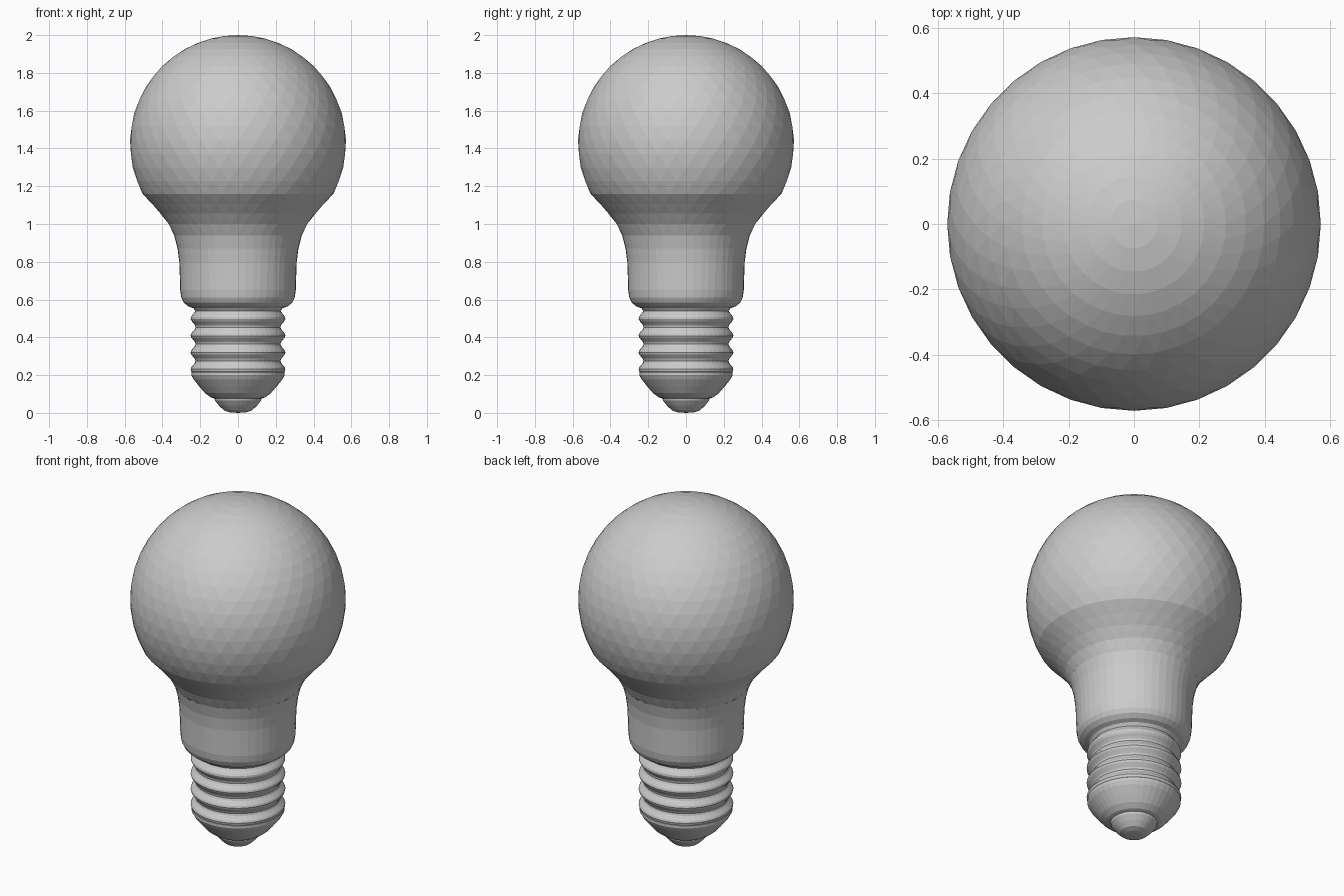
import bpy
import bmesh
import math

cube = bpy.data.objects.get("Cube")
if cube:
    bpy.data.objects.remove(cube, do_unlink=True)

grey = bpy.data.materials.new("plain grey")
grey.use_nodes = True
COLOUR = (0.6, 0.6, 0.6, 1)
grey.diffuse_color = COLOUR
grey.node_tree.nodes["Principled BSDF"].inputs["Base Color"].default_value = COLOUR


def lathe(name, profile, sides, twist=0.0):
    """Spin (radius, height) points, listed upwards, into flat facets.
    Each ring is turned by twist steps; twisted walls become triangles."""
    bm = bmesh.new()
    rings = []
    for i, (r, z) in enumerate(profile):
        if r < 1e-4:
            rings.append([bm.verts.new((0, 0, z))] * sides)
            continue
        angles = [math.tau * (k + i * twist) / sides for k in range(sides)]
        rings.append([bm.verts.new((r * math.cos(a), r * math.sin(a), z)) for a in angles])
    for low, high in zip(rings, rings[1:]):
        for k in range(sides):
            n = (k + 1) % sides
            a, b, c, d = low[k], low[n], high[n], high[k]
            if a == b:
                bm.faces.new((a, c, d))
            elif c == d:
                bm.faces.new((a, b, c))
            elif twist:
                bm.faces.new((a, b, d))
                bm.faces.new((b, c, d))
            else:
                bm.faces.new((a, b, c, d))
    mesh = bpy.data.meshes.new(name)
    bm.to_mesh(mesh)
    bm.free()
    mesh.materials.append(grey)
    obj = bpy.data.objects.new(name, mesh)
    bpy.context.collection.objects.link(obj)
    return obj


# Glass globe: flared shoulder running into a faceted ball
RADIUS, CENTRE = 0.572, 1.428
shoulder = [(0.338, 0.94), (0.368, 1.0), (0.41, 1.055), (0.455, 1.105)]
ball = []
for step in range(17):
    lat = math.radians(-28 + step * 118 / 16)
    ball.append((RADIUS * math.cos(lat), CENTRE + RADIUS * math.sin(lat)))
lathe("glass_globe", shoulder + ball, 36, 0.5)

# Smooth collar below the globe, with a rounded lower lip
lathe("collar", [(0.24, 0.555), (0.265, 0.565), (0.288, 0.585), (0.3, 0.61),
                 (0.306, 0.65), (0.308, 0.72), (0.311, 0.8), (0.32, 0.87),
                 (0.338, 0.94)], 48)

# Screw cap with four rounded ridges
PITCH, FIRST_RIDGE = 0.09, 0.23
cap = [(0.235, 0.2)]
for step in range(31):
    z = 0.21 + step * 0.011
    cap.append((0.238 + 0.013 * math.cos(math.tau * (z - FIRST_RIDGE) / PITCH), z))
cap += [(0.24, 0.56)]
lathe("screw_cap", cap, 48)

# Tapered insulator under the cap
lathe("insulator", [(0.12, 0.075), (0.145, 0.082), (0.175, 0.105), (0.205, 0.14),
                    (0.235, 0.178), (0.247, 0.2), (0.247, 0.215), (0.235, 0.225)], 40)

# Rounded contact at the foot
lathe("foot_contact", [(0, 0), (0.045, 0.003), (0.075, 0.014), (0.1, 0.038),
                       (0.122, 0.065), (0.125, 0.078)], 32)
